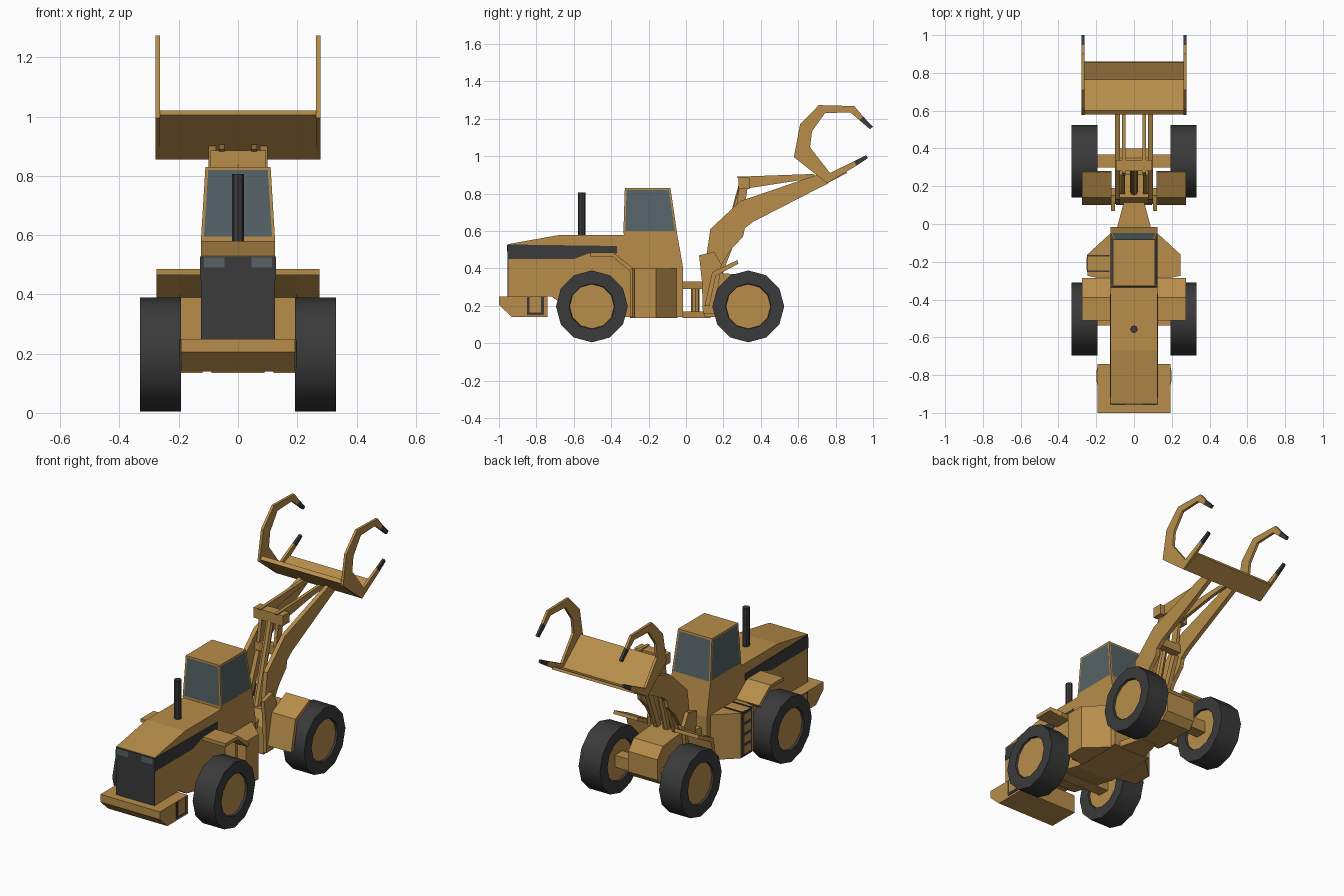
import bpy, bmesh, math
from mathutils import Vector

if "Cube" in bpy.data.objects:
    bpy.data.objects.remove(bpy.data.objects["Cube"])


def material(name, rgb):
    m = bpy.data.materials.new(name)
    m.diffuse_color = (*rgb, 1)
    m.use_nodes = True
    m.node_tree.nodes["Principled BSDF"].inputs["Base Color"].default_value = m.diffuse_color
    return m


TAN = material("tan paint", (0.48, 0.27, 0.07))
DARK = material("dark grey", (0.043, 0.043, 0.045))
GLASS = material("window glass", (0.09, 0.125, 0.135))


def finish(name, bm, *mats):
    bmesh.ops.recalc_face_normals(bm, faces=bm.faces)
    me = bpy.data.meshes.new(name)
    bm.to_mesh(me)
    bm.free()
    for m in mats:
        me.materials.append(m)
    ob = bpy.data.objects.new(name, me)
    bpy.context.collection.objects.link(ob)
    return ob


def prism(name, pts, lo, hi, mat=TAN, axis="x", mirror=False):
    """Extrude a profile: (y, z) along x, or (x, y) along z; optional copy at -x."""
    bm = bmesh.new()
    for s in ((1, -1) if mirror else (1,)):
        rings = []
        for d in (lo, hi):
            rings.append([bm.verts.new((s * d, a, b) if axis == "x" else (s * a, b, d))
                          for a, b in pts])
        bm.faces.new(rings[0])
        bm.faces.new(rings[1])
        n = len(pts)
        for i in range(n):
            j = (i + 1) % n
            bm.faces.new((rings[0][i], rings[0][j], rings[1][j], rings[1][i]))
    return finish(name, bm, mat)


def box(name, x, y, z, mat=TAN, mirror=False):
    return prism(name, [(y[0], z[0]), (y[1], z[0]), (y[1], z[1]), (y[0], z[1])],
                 x[0], x[1], mat, mirror=mirror)


def bar(name, a, b, width, x0, x1, mat=TAN, mirror=True):
    """Flat bar between two (y, z) points."""
    a, b = Vector(a), Vector(b)
    d = (b - a).normalized() * width / 2
    n = Vector((-d.y, d.x))
    return prism(name, [a + n, b + n, b - n, a - n], x0, x1, mat, mirror=mirror)


def rod(name, a, b, r, mat=TAN, sides=8):
    a, b = Vector(a), Vector(b)
    bm = bmesh.new()
    bmesh.ops.create_cone(bm, cap_ends=True, segments=sides, radius1=r, radius2=r,
                          depth=(b - a).length)
    bm.transform((b - a).to_track_quat("Z", "Y").to_matrix().to_4x4())
    bmesh.ops.translate(bm, vec=(a + b) / 2, verts=bm.verts)
    return finish(name, bm, mat)


# wheels: 12-sided tyres with tan hub faces
def wheel(name, side, y):
    ob = rod(name, (side * 0.192, y, 0.197), (side * 0.33, y, 0.197), 0.192, DARK, 12)
    ob.data.materials.append(TAN)
    bm = bmesh.new()
    bm.from_mesh(ob.data)
    caps = [f for f in bm.faces if len(f.verts) == 12]
    bmesh.ops.inset_individual(bm, faces=caps, thickness=0.07, depth=0)
    bmesh.ops.inset_individual(bm, faces=caps, thickness=0.003, depth=-0.012)
    for f in caps:
        f.material_index = 1
    bm.to_mesh(ob.data)
    bm.free()
    bpy.context.view_layer.objects.active = ob
    ob.select_set(True)
    bpy.ops.object.shade_smooth_by_angle(angle=math.radians(35))
    ob.select_set(False)


for label, y in (("rear", -0.503), ("front", 0.333)):
    for side, sn in ((1, "right"), (-1, "left")):
        wheel(f"{label}_{sn}_wheel", side, y)
    box(f"{label}_axle", (-0.21, 0.21), (y - 0.035, y + 0.035), (0.165, 0.235))

# engine body, grille, lamps and side stripes
prism("engine_body", [(-0.95, 0.25), (-0.72, 0.25), (-0.66, 0.21), (-0.33, 0.14),
                      (-0.3, 0.58), (-0.67, 0.58), (-0.95, 0.53)], -0.125, 0.125)
box("grille", (-0.125, 0.125), (-0.955, -0.947), (0.25, 0.528), DARK)
box("rear_lamp", (0.045, 0.115), (-0.958, -0.95), (0.49, 0.525), GLASS, True)
prism("side_stripe", [(-0.955, 0.45), (-0.6, 0.45), (-0.52, 0.48), (-0.37, 0.48),
                      (-0.37, 0.52), (-0.95, 0.528)], 0.121, 0.128, DARK, mirror=True)
rod("exhaust_pipe", (0, -0.557, 0.56), (0, -0.557, 0.807), 0.02, DARK)

# counterweight with dark framed side panels
prism("counterweight", [(-1, 0.25), (-1, 0.205), (-0.93, 0.14), (-0.74, 0.14), (-0.74, 0.25)],
      -0.193, 0.193)
box("side_frame", (0.19, 0.197), (-0.85, -0.76), (0.152, 0.248), DARK, True)
box("side_frame_panel", (0.19, 0.199), (-0.837, -0.774), (0.165, 0.248), TAN, True)

# cab base, side platforms, rear fenders
prism("cab_base", [(-0.34, 0.14), (-0.015, 0.14), (-0.015, 0.4), (-0.05, 0.6), (-0.33, 0.6)],
      -0.125, 0.125)
prism("side_platform", [(0.12, -0.045), (0.245, -0.16), (0.245, -0.275), (0.12, -0.3)],
      0.135, 0.4, axis="z", mirror=True)
prism("rear_fender", [(-0.51, 0.485), (-0.39, 0.485), (-0.285, 0.405), (-0.285, 0.14),
                      (-0.3, 0.14), (-0.3, 0.39), (-0.395, 0.465), (-0.51, 0.465)],
      0.12, 0.195, mirror=True)
prism("rear_fender_lip", [(-0.51, 0.485), (-0.39, 0.485), (-0.285, 0.405), (-0.3, 0.385),
                          (-0.395, 0.465), (-0.51, 0.465)], 0.195, 0.275, mirror=True)

# ladder on the left platform
box("ladder_back", (-0.249, -0.24), (-0.255, -0.165), (0.14, 0.4), DARK)
for i in range(4):
    z = 0.155 + i * 0.062
    box(f"ladder_step_{i + 1}", (-0.252, -0.24), (-0.243, -0.177), (z, z + 0.045))
for i, y in enumerate((-0.255, -0.173)):
    box(f"ladder_rail_{i + 1}", (-0.25, -0.13), (y, y + 0.008), (0.395, 0.404), DARK)

# cab with inset windows on its four sides
bm = bmesh.new()
lower = [bm.verts.new((x, y, 0.585)) for x, y in
         ((-0.125, -0.335), (0.125, -0.335), (0.125, -0.047), (-0.125, -0.047))]
upper = [bm.verts.new((x, y, 0.83)) for x, y in
         ((-0.11, -0.327), (0.11, -0.327), (0.11, -0.083), (-0.11, -0.083))]
bm.faces.new(lower)
bm.faces.new(upper)
panes = [bm.faces.new((lower[i], lower[(i + 1) % 4], upper[(i + 1) % 4], upper[i]))
         for i in range(4)]
bmesh.ops.recalc_face_normals(bm, faces=bm.faces)
bmesh.ops.inset_individual(bm, faces=panes, thickness=0.014, depth=0)
for f in panes:
    f.material_index = 1
finish("cab", bm, TAN, GLASS)

# articulated joint
hitch = [(-0.09, -0.02), (0.09, -0.02), (0.05, 0.13), (-0.05, 0.13)]
prism("hitch_top_plate", hitch, 0.29, 0.33, axis="z")
prism("hitch_bottom_plate", hitch, 0.135, 0.17, axis="z")
rod("hitch_pin", (0, 0.05, 0.15), (0, 0.05, 0.31), 0.022)

# front chassis, tower plates and front fenders
prism("front_chassis", [(0.1, 0.14), (0.36, 0.14), (0.4, 0.18), (0.4, 0.3), (0.35, 0.36),
                        (0.14, 0.38), (0.1, 0.3)], -0.095, 0.095)
prism("tower_plate", [(0.09, 0.16), (0.15, 0.16), (0.19, 0.42), (0.15, 0.49), (0.07, 0.47),
                      (0.085, 0.33)], 0.1, 0.122, mirror=True)
prism("front_fender", [(0.1, 0.2), (0.14, 0.38), (0.275, 0.445), (0.28, 0.425), (0.16, 0.36),
                       (0.125, 0.2)], 0.12, 0.275, mirror=True)

# lift arms with their cylinders, tilt lever and links
prism("lift_arm", [(0.107, 0.45), (0.13, 0.61), (0.29, 0.76), (0.7, 0.9), (0.76, 0.855),
                   (0.36, 0.65), (0.315, 0.615), (0.305, 0.57), (0.24, 0.5), (0.19, 0.42),
                   (0.13, 0.4)], 0.075, 0.1, mirror=True)
bar("lift_cylinder", (0.14, 0.28), (0.28, 0.64), 0.035, 0.048, 0.072)
box("arm_crossbar", (-0.08, 0.08), (0.26, 0.31), (0.65, 0.7))
bar("tilt_lever", (0.28, 0.66), (0.315, 0.885), 0.045, 0.045, 0.064)
box("lever_crossbar", (-0.095, 0.095), (0.28, 0.34), (0.825, 0.885))
prism("tilt_link", [(0.27, 0.89), (0.68, 0.905), (0.72, 0.88), (0.6, 0.87), (0.34, 0.83)],
      0.045, 0.064, mirror=True)
rod("tilt_cylinder", (0, 0.17, 0.36), (0, 0.305, 0.85), 0.022)

# log grapple: folded plate, clawed end plates and dark tips
prism("grapple_plate", [(0.58, 1.005), (0.6, 1.02), (0.765, 0.885), (0.855, 0.925),
                        (0.86, 0.91), (0.755, 0.855)], -0.265, 0.268)
prism("grapple_claw", [(0.577, 0.995), (0.61, 1.17), (0.71, 1.273), (0.9, 1.268),
                       (0.947, 1.212), (0.928, 1.192), (0.877, 1.235), (0.743, 1.23),
                       (0.674, 1.134), (0.663, 1.048), (0.77, 0.91), (0.9, 0.974),
                       (0.912, 0.95), (0.754, 0.855)], 0.263, 0.278, mirror=True)
prism("upper_claw_tip", [(0.947, 1.212), (1.0, 1.157), (0.983, 1.145), (0.928, 1.192)],
      0.263, 0.278, DARK, mirror=True)
prism("lower_claw_tip", [(0.9, 0.974), (0.963, 1.006), (0.972, 0.99), (0.912, 0.95)],
      0.263, 0.278, DARK, mirror=True)
